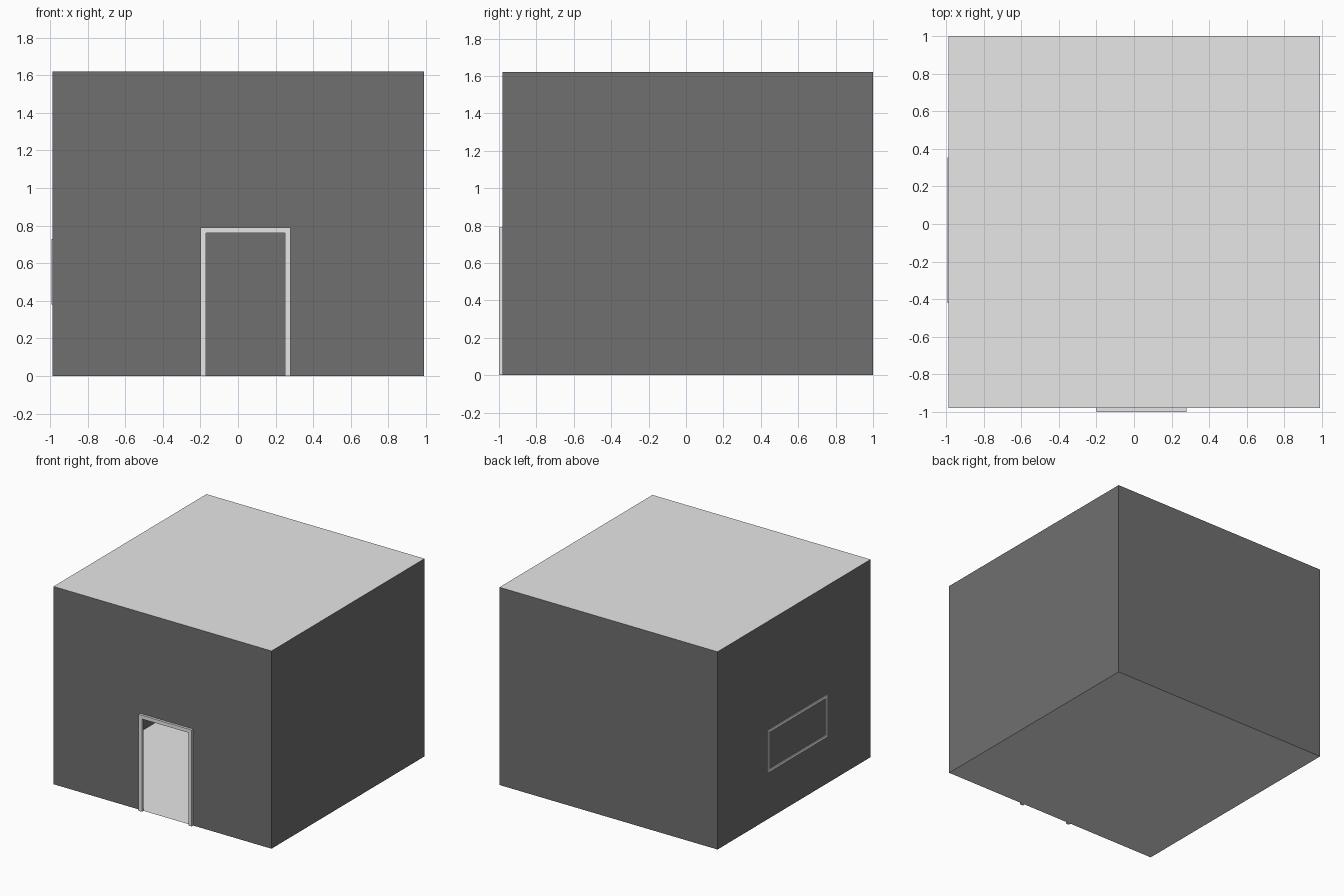
import bpy, bmesh

if "Cube" in bpy.data.objects:
    bpy.data.objects.remove(bpy.data.objects["Cube"])

X0, X1, Y0, Y1, H = -0.986, 0.99, -0.98, 1.0, 1.62   # room extents
DX0, DX1, DH = -0.17, 0.25, 0.76                      # door opening


def material(name, v):
    m = bpy.data.materials.new(name)
    m.diffuse_color = (v, v, v, 1)
    m.use_nodes = True
    m.node_tree.nodes["Principled BSDF"].inputs["Base Color"].default_value = m.diffuse_color
    return m


light = material("light grey", 0.8)
dark = material("dark grey", 0.16)


def mesh_object(name, bm, mat):
    me = bpy.data.meshes.new(name)
    bm.to_mesh(me)
    bm.free()
    me.materials.append(mat)
    ob = bpy.data.objects.new(name, me)
    bpy.context.collection.objects.link(ob)
    return ob


def sheet(name, points, mat):
    """One flat panel from an outline."""
    bm = bmesh.new()
    bm.faces.new([bm.verts.new(p) for p in points])
    return mesh_object(name, bm, mat)


def frame(name, u0, u1, z0, z1, bar, place, sill, mat):
    """Extruded trim outline; place(u, z, depth) maps it onto a wall, depth 0 or 1."""
    outer = [(u0, z0), (u0, z1), (u1, z1), (u1, z0)]
    zi = z0 + bar if sill else z0
    inner = [(u0 + bar, zi), (u0 + bar, z1 - bar), (u1 - bar, z1 - bar), (u1 - bar, zi)]
    bm = bmesh.new()
    rings = [[[bm.verts.new(place(u, z, d)) for u, z in ring] for d in (0, 1)]
             for ring in (outer, inner)]
    (ob, of), (ib, inf) = rings
    for i in range(4 if sill else 3):
        j = (i + 1) % 4
        for a, b in ((of, inf), (inf, ib), (ib, ob), (ob, of)):
            bm.faces.new((a[i], a[j], b[j], b[i]))
    if not sill:                                       # cap the feet
        for i in (0, 3):
            bm.faces.new((of[i], inf[i], ib[i], ob[i]))
    bmesh.ops.recalc_face_normals(bm, faces=bm.faces)
    return mesh_object(name, bm, mat)


# floor and roof
sheet("floor", [(X0, Y0, 0), (X0, Y1, 0), (X1, Y1, 0), (X1, Y0, 0)], light)
sheet("roof", [(X0, Y0, H), (X1, Y0, H), (X1, Y1, H), (X0, Y1, H)], light)

# plain walls
sheet("right_wall", [(X1, Y0, 0), (X1, Y1, 0), (X1, Y1, H), (X1, Y0, H)], dark)
sheet("back_wall", [(X1, Y1, 0), (X0, Y1, 0), (X0, Y1, H), (X1, Y1, H)], dark)
sheet("left_wall", [(X0, Y1, 0), (X0, Y0, 0), (X0, Y0, H), (X0, Y1, H)], dark)

# front wall with the doorway: two sides and a lintel
for name, a, b, z in (("front_wall_left", X0, DX0, 0),
                      ("front_wall_right", DX1, X1, 0),
                      ("front_wall_lintel", DX0, DX1, DH)):
    sheet(name, [(a, Y0, z), (b, Y0, z), (b, Y0, H), (a, Y0, H)], dark)

# door trim and window trim
frame("door_frame", DX0 - 0.03, DX1 + 0.03, 0, DH + 0.03, 0.03,
      lambda u, z, d: (u, Y0 - 0.02 * d, z), False, light)
frame("window_frame", -0.42, 0.355, 0.38, 0.73, 0.025,
      lambda u, z, d: (X0 - 0.006 * d, u, z), True, light)
